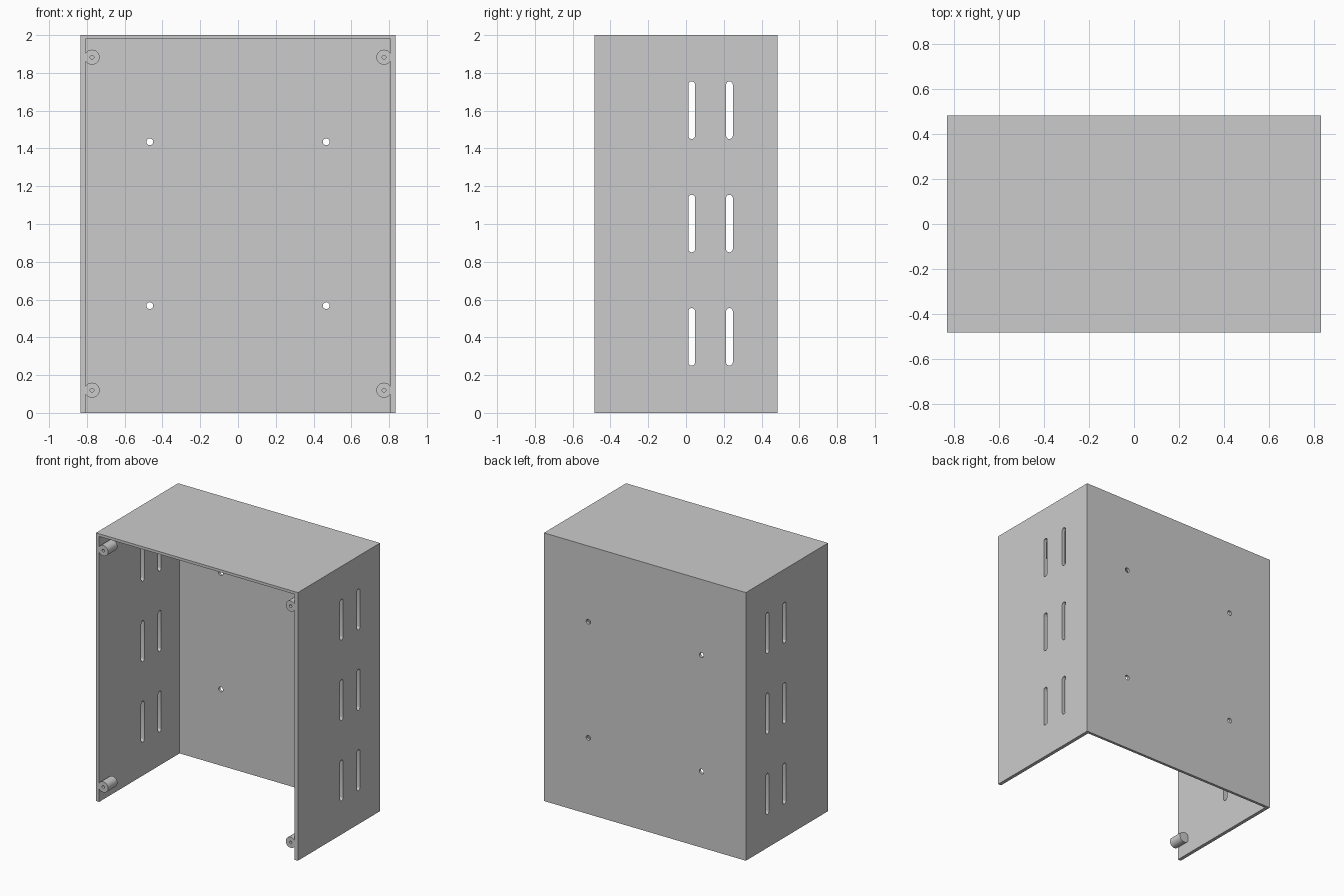
import bpy, bmesh, math
from mathutils import Matrix, Vector

if "Cube" in bpy.data.objects:
    bpy.data.objects.remove(bpy.data.objects["Cube"])

W, D, H = 0.833, 0.484, 2.0           # half width, half depth, height
SIDE, TOP, BACK = 0.026, 0.02, 0.02   # wall thicknesses


def make_object(name, bm):
    bmesh.ops.recalc_face_normals(bm, faces=bm.faces)
    mesh = bpy.data.meshes.new(name)
    bm.to_mesh(mesh)
    bm.free()
    ob = bpy.data.objects.new(name, mesh)
    bpy.context.collection.objects.link(ob)
    return ob


def add_box(bm, lo, hi):
    lo, hi = Vector(lo), Vector(hi)
    m = Matrix.Translation((lo + hi) / 2) @ Matrix.Diagonal((*(hi - lo), 1))
    bmesh.ops.create_cube(bm, size=1, matrix=m)


def add_cylinder_y(bm, x, z, r, y0, y1, n=24):
    m = Matrix.Translation((x, (y0 + y1) / 2, z)) @ Matrix.Rotation(math.pi / 2, 4, 'X')
    bmesh.ops.create_cone(bm, cap_ends=True, segments=n, radius1=r, radius2=r,
                          depth=y1 - y0, matrix=m)


def add_slot(bm, y, z0, z1, r, n=8):
    pts = []
    for zc, start in ((z1 - r, 0), (z0 + r, math.pi)):
        for i in range(n + 1):
            a = start + math.pi * i / n
            pts.append((y + r * math.cos(a), zc + r * math.sin(a)))
    face = bm.faces.new([bm.verts.new((-1, py, pz)) for py, pz in pts])
    ext = bmesh.ops.extrude_face_region(bm, geom=[face], use_keep_orig=True)
    verts = [v for v in ext['geom'] if isinstance(v, bmesh.types.BMVert)]
    bmesh.ops.translate(bm, verts=verts, vec=(2, 0, 0))


def boolean(target, other, operation):
    mod = target.modifiers.new(operation.lower(), 'BOOLEAN')
    mod.operation, mod.object, mod.solver = operation, other, 'EXACT'
    bpy.context.view_layer.objects.active = target
    bpy.ops.object.modifier_apply(modifier=mod.name)
    bpy.data.objects.remove(other)


# Solid block for the enclosure
bm = bmesh.new()
add_box(bm, (-W, -D, 0), (W, D, H))
case = make_object("enclosure_shell", bm)

# Cavity, open at the front and bottom
bm = bmesh.new()
add_box(bm, (-W + SIDE, -D - 1, -1), (W - SIDE, D - BACK, H - TOP))
boolean(case, make_object("cavity_cutter", bm), 'DIFFERENCE')

# Four screw bosses, flush with the front edge
corners = [(sx * 0.773, z) for sx in (-1, 1) for z in (0.12, 1.883)]
bm = bmesh.new()
for x, z in corners:
    add_cylinder_y(bm, x, z, 0.04, -D, -D + 0.11)
boolean(case, make_object("screw_bosses", bm), 'UNION')

# Screw holes, rear mounting holes and side vent slots
bm = bmesh.new()
for x, z in corners:
    add_cylinder_y(bm, x, z, 0.01, -D - 0.1, -D + 0.1, 16)
for x in (-0.467, 0.467):
    for z in (0.568, 1.435):
        add_cylinder_y(bm, x, z, 0.018, D - 0.1, D + 0.1)
for y in (0.03, 0.23):
    for z in (0.25, 0.85, 1.45):
        add_slot(bm, y, z, z + 0.305, 0.018)
boolean(case, make_object("hole_cutters", bm), 'DIFFERENCE')

# Smooth the round surfaces, keep panel edges sharp
case.select_set(True)
bpy.context.view_layer.objects.active = case
bpy.ops.object.shade_smooth_by_angle(angle=math.radians(30))
